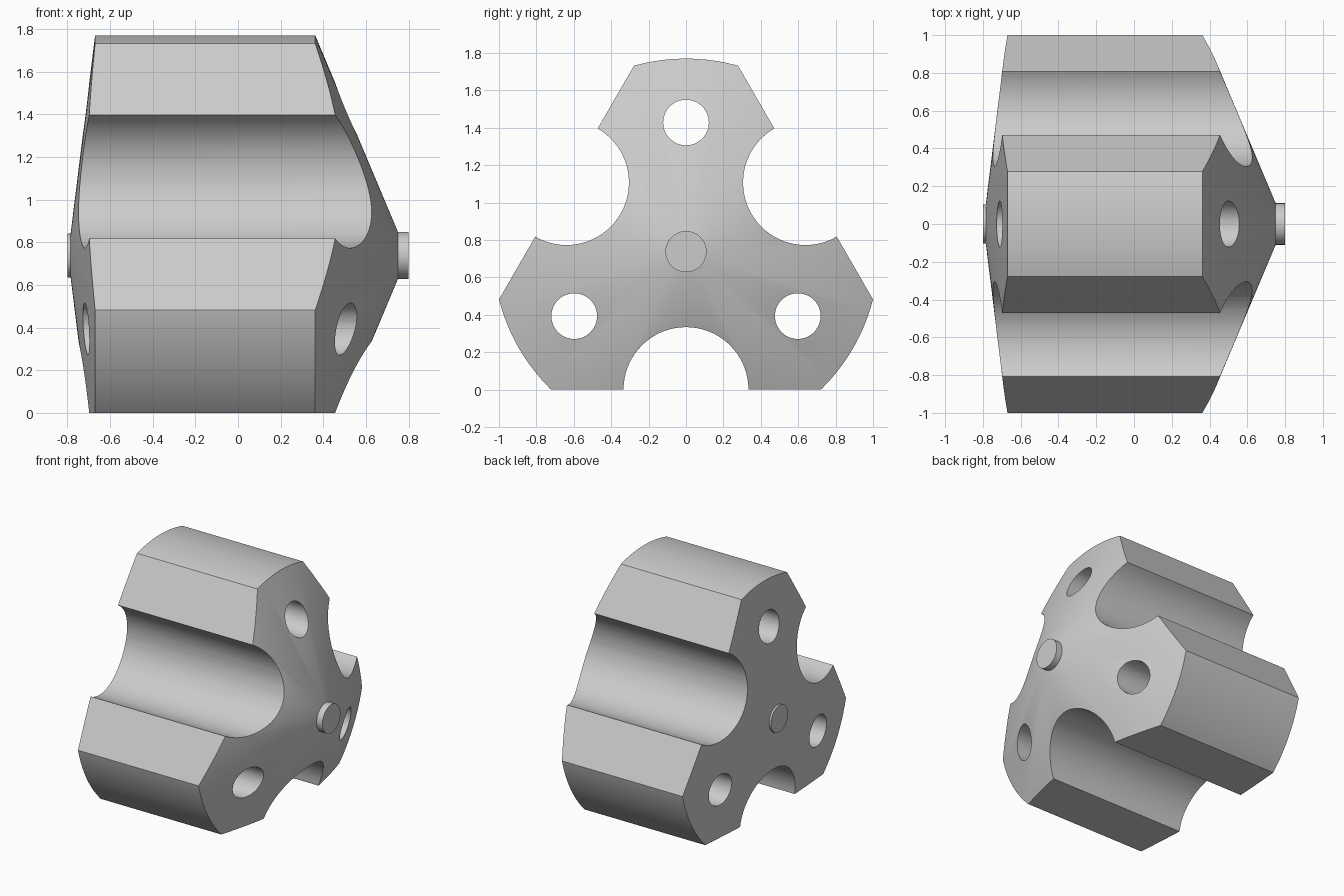
import bpy
import bmesh
from math import pi, radians, sin, cos
from mathutils import Matrix, Vector

if "Cube" in bpy.data.objects:
    bpy.data.objects.remove(bpy.data.objects["Cube"])

AXIS_Z = 0.738       # height of the long axis, also the distance to each flat
OUTER_R = 1.032
SEGMENTS = 120

grey = bpy.data.materials.new("plain grey")
grey.use_nodes = True
colour = (0.6, 0.6, 0.6, 1)
grey.diffuse_color = colour
grey.node_tree.nodes["Principled BSDF"].inputs["Base Color"].default_value = colour


def outward(angle):
    """Direction square to the axis, turned from straight up."""
    return Matrix.Rotation(angle, 3, 'X') @ Vector((0, 0, 1))


def lathe(name, profile, segments, y=0, z=AXIS_Z, flat_angles=()):
    """Closed solid turned about an axis parallel to x, with optional flats."""
    bm = bmesh.new()
    rings = [[bm.verts.new((x, y + r * cos(2 * pi * i / segments),
                            z + r * sin(2 * pi * i / segments)))
              for i in range(segments)] for x, r in profile]
    for a, b in zip(rings, rings[1:]):
        for i in range(segments):
            j = (i + 1) % segments
            bm.faces.new((a[i], a[j], b[j], b[i]))
    bm.faces.new(rings[0])
    bm.faces.new(rings[-1])

    # Slice off each flat and close the opening
    for angle in flat_angles:
        normal = outward(angle)
        bmesh.ops.bisect_plane(bm, geom=bm.verts[:] + bm.edges[:] + bm.faces[:],
                               dist=1e-5, plane_co=Vector((0, y, z)) + AXIS_Z * normal,
                               plane_no=normal, clear_outer=True)
        rim = [e for e in bm.edges if e.is_boundary]
        bmesh.ops.edgeloop_fill(bm, edges=rim)

    bmesh.ops.recalc_face_normals(bm, faces=bm.faces)
    mesh = bpy.data.meshes.new(name)
    bm.to_mesh(mesh)
    bm.free()
    mesh.materials.append(grey)
    obj = bpy.data.objects.new(name, mesh)
    bpy.context.collection.objects.link(obj)
    return obj


def cut_bore(target, name, distance, radius, angle, segments):
    """Cut a long cylinder parallel to the axis, offset from it at an angle."""
    offset = distance * outward(angle)
    cutter = lathe(name, [(-1.5, radius), (1.5, radius)], segments,
                   offset.y, AXIS_Z + offset.z)
    bpy.context.view_layer.objects.active = target
    mod = target.modifiers.new("cut", 'BOOLEAN')
    mod.operation = 'DIFFERENCE'
    mod.solver = 'EXACT'
    mod.object = cutter
    bpy.context.view_layer.update()
    bpy.ops.object.modifier_apply(modifier=mod.name)
    bpy.data.objects.remove(cutter)


# Turned body: shallow cone at one end, steep cone at the other, three flats
lobes = [radians(120 * k) for k in range(3)]
body = lathe("drum_body", [(-0.785, 0.1), (-0.67, OUTER_R), (0.362, OUTER_R),
                           (0.75, 0.11)], SEGMENTS,
             flat_angles=[a + pi for a in lobes])

# Round grooves along the flats and through holes in the lobes
for lobe in lobes:
    cut_bore(body, "groove_cutter", AXIS_Z, 0.334, lobe + pi, 72)
    cut_bore(body, "hole_cutter", 0.69, 0.122, lobe, 48)

# Shaft showing as a short boss at each end
shaft = lathe("centre_shaft", [(-0.80, 0.104), (0, 0.104), (0, 0.11), (0.80, 0.11)], 48)

for obj in (body, shaft):
    bpy.ops.object.select_all(action='DESELECT')
    obj.select_set(True)
    bpy.context.view_layer.objects.active = obj
    bpy.ops.object.shade_smooth_by_angle(angle=radians(25))
